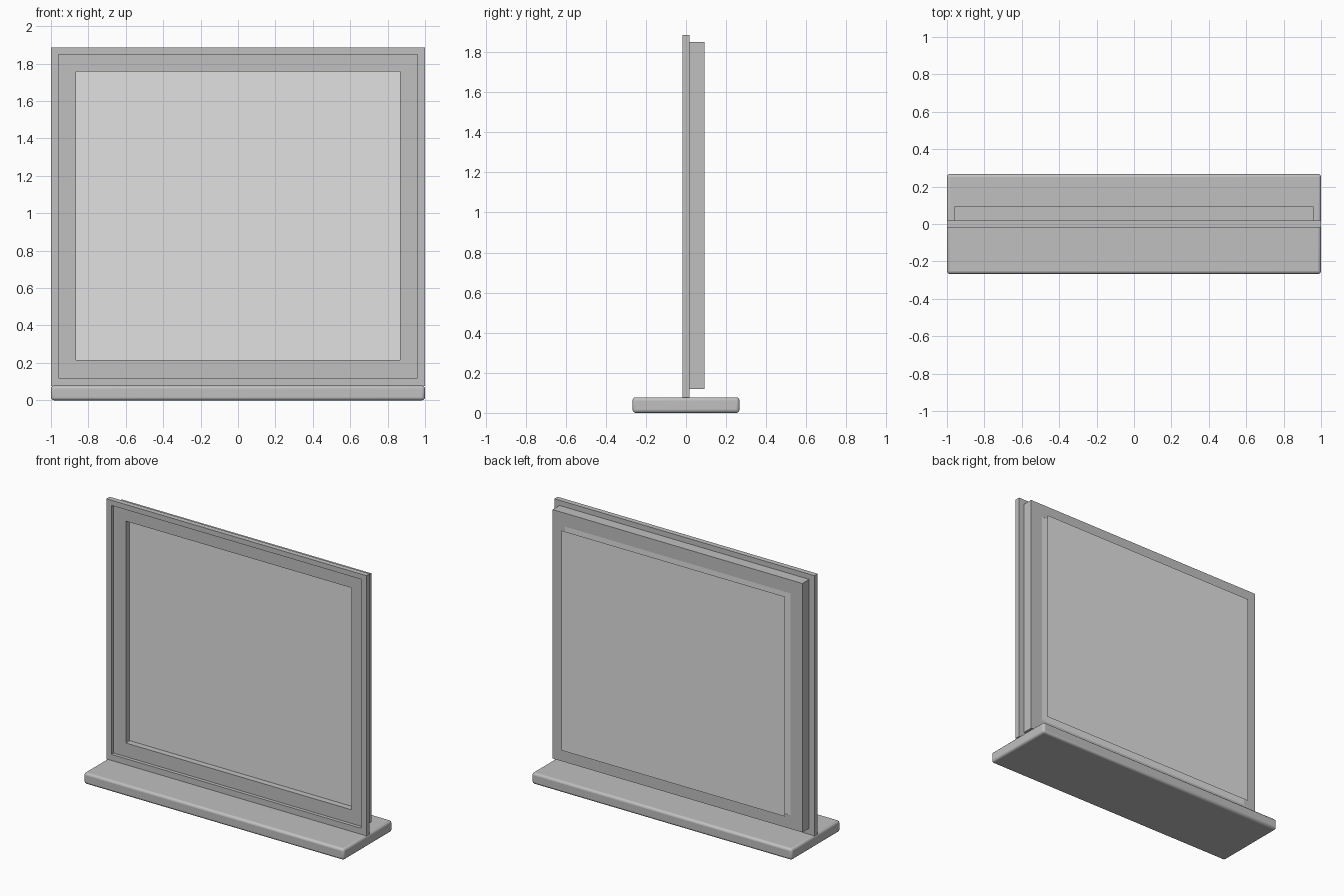
import bpy, bmesh
from mathutils import Vector

cube = bpy.data.objects.get("Cube")
if cube:
    bpy.data.objects.remove(cube, do_unlink=True)


def material(name, value):
    m = bpy.data.materials.new(name)
    m.use_nodes = True
    colour = (value, value, value, 1)
    m.diffuse_color = colour
    m.node_tree.nodes["Principled BSDF"].inputs["Base Color"].default_value = colour
    return m


casing = material("casing grey", 0.53)
glass = material("light glass grey", 0.75)


def finish(name, bm, mat):
    mesh = bpy.data.meshes.new(name)
    bm.to_mesh(mesh)
    bm.free()
    mesh.materials.append(mat)
    obj = bpy.data.objects.new(name, mesh)
    bpy.context.collection.objects.link(obj)


def rounded_box(name, half_x, half_y, height, bevel, mat):
    bm = bmesh.new()
    bmesh.ops.create_cube(bm, size=2)
    for v in bm.verts:
        v.co = Vector((v.co.x * half_x, v.co.y * half_y, (v.co.z + 1) * height / 2))
    rounded = bmesh.ops.bevel(bm, geom=bm.edges[:], offset=bevel, segments=3,
                              profile=0.5, affect='EDGES')
    for f in rounded["faces"]:
        f.smooth = True
    finish(name, bm, mat)


def rectangle(bm, y, size):
    """Four corner vertices; size is (half width, bottom, top)."""
    w, low, high = size
    return [bm.verts.new((x, y, z)) for x, z in
            ((-w, low), (w, low), (w, high), (-w, high))]


def ring(name, outer, inner, y0, y1, mat):
    bm = bmesh.new()
    front_out, front_in, back_out, back_in = [
        rectangle(bm, y, size) for y in (y0, y1) for size in (outer, inner)]
    for a, b in ((front_out, front_in), (back_out, back_in),
                 (front_out, back_out), (front_in, back_in)):
        for i in range(4):
            j = (i + 1) % 4
            bm.faces.new((a[i], a[j], b[j], b[i]))
    bmesh.ops.recalc_face_normals(bm, faces=bm.faces)
    finish(name, bm, mat)


def pane(name, y, size, faces_back, mat):
    bm = bmesh.new()
    corners = rectangle(bm, y, size)
    bm.faces.new(corners[::-1] if faces_back else corners)
    finish(name, bm, mat)


# Stand
rounded_box("base", 1, 0.267, 0.078, 0.016, casing)

# Thin outer lip around a deeper, slightly recessed display housing
rim = (0.96, 0.12, 1.85)
opening = (0.867, 0.215, 1.757)
ring("outer_edging", (1, 0.076, 1.886), rim, -0.018, 0.018, casing)
ring("display_housing", rim, opening, 0.006, 0.093, casing)

# Panes: front glass, back cover, and a sheet held clear of the back
pane("front_glass", 0.049, opening, False, glass)
pane("back_cover", 0.092, opening, True, glass)
pane("rear_sheet", 0.141, (0.86, 0.222, 1.75), True, glass)
